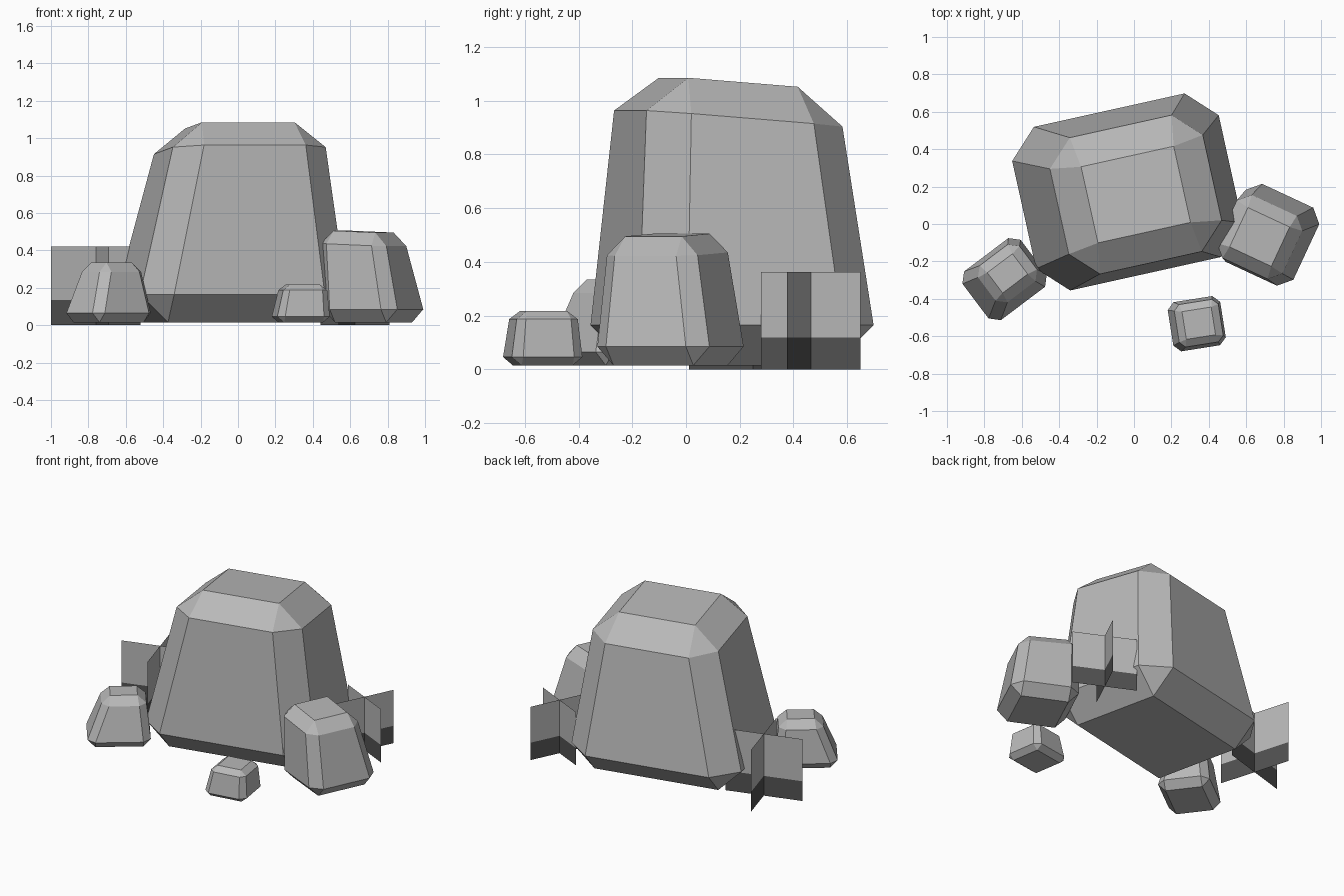
import bpy, bmesh
from math import radians, cos, sin
from mathutils import Matrix, Vector

cube = bpy.data.objects.get("Cube")
if cube:
    bpy.data.objects.remove(cube, do_unlink=True)


def material(name, value):
    m = bpy.data.materials.new(name)
    m.use_nodes = True
    colour = (value, value, value, 1)
    m.diffuse_color = colour
    m.node_tree.nodes["Principled BSDF"].inputs["Base Color"].default_value = colour
    return m


stone = material("stone_grey", 0.48)
dark = material("dark_grey", 0.083)


def finish(name, bm, mats):
    mesh = bpy.data.meshes.new(name)
    bm.to_mesh(mesh)
    bm.free()
    for m in mats:
        mesh.materials.append(m)
    obj = bpy.data.objects.new(name, mesh)
    bpy.context.collection.objects.link(obj)
    return obj


# Tapered stone with chamfered edges; rectangles are (u0, u1, v0, v1) in the turned frame
def rock(name, angle, top, base, edge_top, edge_base, heights, spread=0.01, slope=(0, 0)):
    bm = bmesh.new()
    turn = Matrix.Rotation(radians(angle), 3, 'Z')
    z_top, z_upper, z_lower, z_bottom = heights

    def corners(rect, grow=0):
        u0, u1, v0, v1 = rect
        return [(u0 - grow, v0 - grow, -1, -1), (u1 + grow, v0 - grow, 1, -1),
                (u1 + grow, v1 + grow, 1, 1), (u0 - grow, v1 + grow, -1, 1)]

    def vert(u, v, z, tilted):
        if tilted:
            z += slope[0] * (u - top[0]) + slope[1] * (v - top[2])
        return bm.verts.new(turn @ Vector((u, v, z)))

    def quad(rect, z, tilted):
        return [vert(u, v, z, tilted) for u, v, _, _ in corners(rect)]

    def ring(rect, grow, edge, z, tilted):
        out = []
        for i, (u, v, su, sv) in enumerate(corners(rect, grow)):
            pair = [(u + su * edge, v), (u, v + sv * edge)]
            if i % 2:
                pair.reverse()
            out += [vert(a, b, z, tilted) for a, b in pair]
        return out

    cap, upper = quad(top, z_top, True), ring(top, spread, edge_top, z_upper, True)
    lower, foot = ring(base, 0, edge_base, z_lower, False), quad(base, z_bottom, False)
    bm.faces.new(cap)
    bm.faces.new(foot[::-1])
    for i in range(8):
        j = (i + 1) % 8
        bm.faces.new((lower[i], lower[j], upper[j], upper[i]))
    for i in range(4):
        j = (i + 1) % 4
        a, b, c = 2 * i, 2 * i + 1, (2 * i + 2) % 8
        for q, r in ((cap, upper), (foot, lower)):
            bm.faces.new((q[i], r[a], r[b]))
            bm.faces.new((q[i], r[b], r[c], q[j]))
    bmesh.ops.recalc_face_normals(bm, faces=bm.faces)
    return finish(name, bm, [stone])


rock("large_rock", 12.5, (-.21, .297, -.057, .36), (-.41, .415, -.12, .47),
     .14, .153, (1.085, .95, .165, .015), spread=.025, slope=(0, -.08))
rock("right_rock", -25, (.515, .761, .105, .337), (.53, .832, .09, .418),
     .06, .066, (.505, .435, .085, .015), slope=(-.04, 0))
rock("left_rock", 37, (-.783, -.615, .128, .264), (-.878, -.582, .065, .297),
     .045, .047, (.335, .285, .065, .015))
rock("small_rock", 9, (.18, .338, -.653, -.503), (.143, .353, -.675, -.483),
     .03, .037, (.218, .187, .046, .015))


# Pair of upright crossed plates with a dark lower band
def crossed_plates(name, x, y, half, angle, band, height):
    bm = bmesh.new()
    for turn in (angle, angle + 90):
        dx, dy = half * cos(radians(turn)), half * sin(radians(turn))
        rows = [[bm.verts.new((x + s * dx, y + s * dy, z)) for s in (-1, 1)]
                for z in (0, band, height)]
        for k, (low, high) in enumerate(zip(rows, rows[1:])):
            face = bm.faces.new((low[0], low[1], high[1], high[0]))
            face.material_index = 1 - k
    return finish(name, bm, [stone, dark])


crossed_plates("left_grass_plates", -.76, .25, .25, 16.5, .134, .42)
crossed_plates("right_grass_plates", .625, .465, .205, -25.5, .118, .362)
